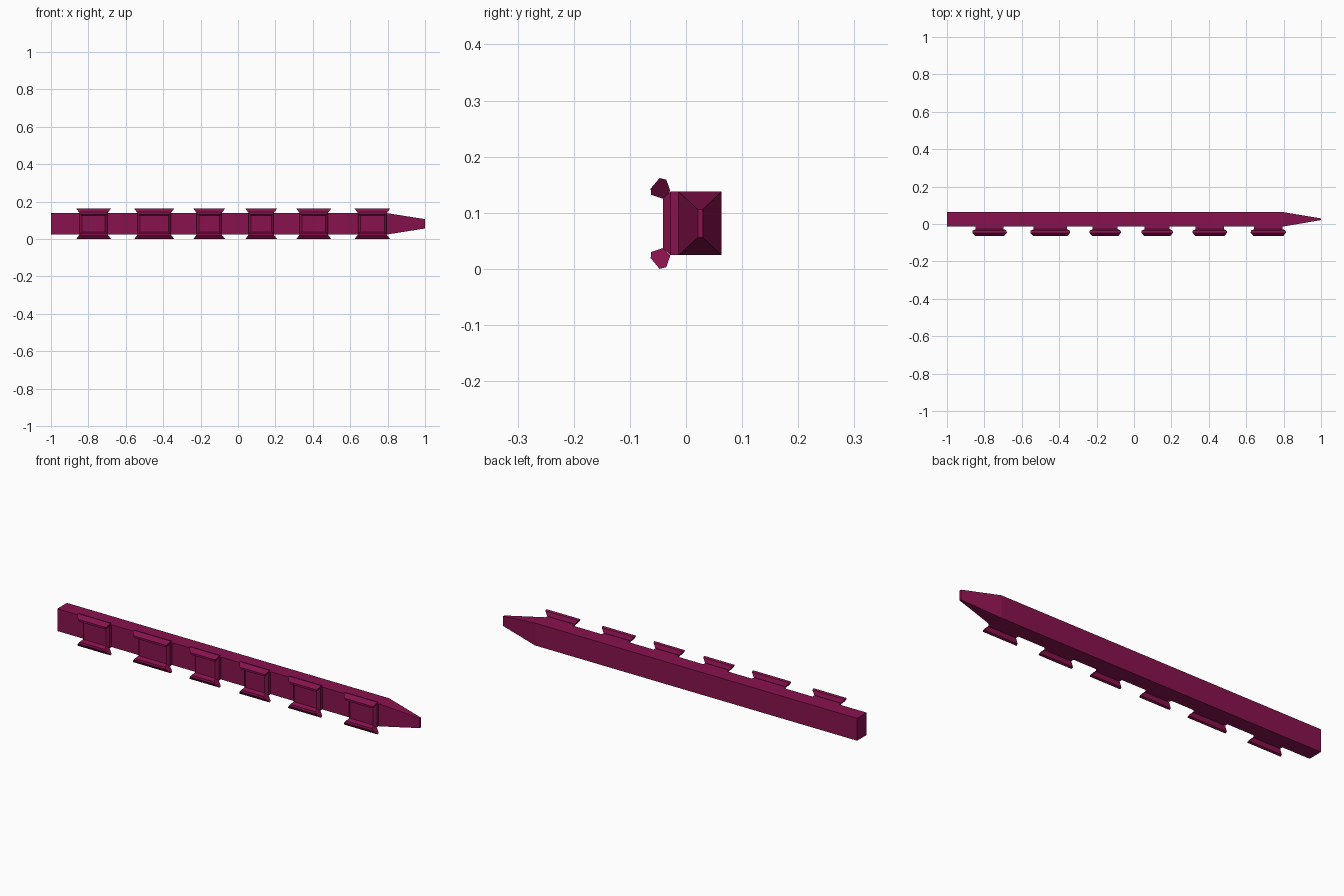
import bpy, bmesh

if "Cube" in bpy.data.objects:
    bpy.data.objects.remove(bpy.data.objects["Cube"])

maroon = bpy.data.materials.new("deep maroon")
maroon.diffuse_color = (0.25, 0.006, 0.076, 1)
maroon.use_nodes = True
maroon.node_tree.nodes["Principled BSDF"].inputs["Base Color"].default_value = maroon.diffuse_color

MID = 0.081       # height of the bar's centre line
FRONT = -0.013    # front plane of the bar


def loft(name, sections):
    """Skin a row of matching loops and cap both ends."""
    bm = bmesh.new()
    loops = [[bm.verts.new(p) for p in s] for s in sections]
    n = len(loops[0])
    for a, b in zip(loops, loops[1:]):
        for i in range(n):
            j = (i + 1) % n
            bm.faces.new((a[i], a[j], b[j], b[i]))
    bm.faces.new(loops[0])
    bm.faces.new(loops[-1][::-1])
    bmesh.ops.recalc_face_normals(bm, faces=bm.faces)
    mesh = bpy.data.meshes.new(name)
    bm.to_mesh(mesh)
    bm.free()
    mesh.materials.append(maroon)
    ob = bpy.data.objects.new(name, mesh)
    bpy.context.collection.objects.link(ob)
    return ob


def bar_section(x, y0, y1, h):
    return [(x, y0, MID - h), (x, y1, MID - h), (x, y1, MID + h), (x, y0, MID + h)]


def pad_section(cx, y, w, h):
    return [(cx - w, y, MID - h), (cx + w, y, MID - h),
            (cx + w, y, MID + h), (cx - w, y, MID + h)]


# Long bar with a tapered tip
loft("bar", [bar_section(-1, FRONT, 0.063, 0.0565),
             bar_section(0.8, FRONT, 0.063, 0.0565),
             bar_section(1, 0.021, 0.03, 0.025)])

# Flange profile as (y, height above centre): root, swelling, lip
FLANGE = [((-0.028, 0.0575), (-0.041, 0.044)),
          ((-0.035, 0.078), (-0.062, 0.051)),
          ((-0.047, 0.081), (-0.063, 0.062))]

# Chamfered pads, each with a flared flange above and below
PADS = [(-0.772, 0.075), (-0.448, 0.089), (-0.154, 0.067),
        (0.124, 0.067), (0.405, 0.075), (0.718, 0.077)]
for cx, w in PADS:
    loft("pad", [pad_section(cx, FRONT, w, 0.0565),
                 pad_section(cx, -0.028, w, 0.0565),
                 pad_section(cx, -0.041, w - 0.013, 0.044)])
    for side, name in ((1, "upper_flange"), (-1, "lower_flange")):
        rings = []
        for outer, inner in FLANGE:
            ring = []
            for (y, h), ends in ((outer, (-1, 1)), (inner, (1, -1))):
                half = w + (h - 0.0575) * 0.75   # ends are mitred
                ring += [(cx + e * half, y, MID + side * h) for e in ends]
            rings.append(ring)
        loft(name, rings)
